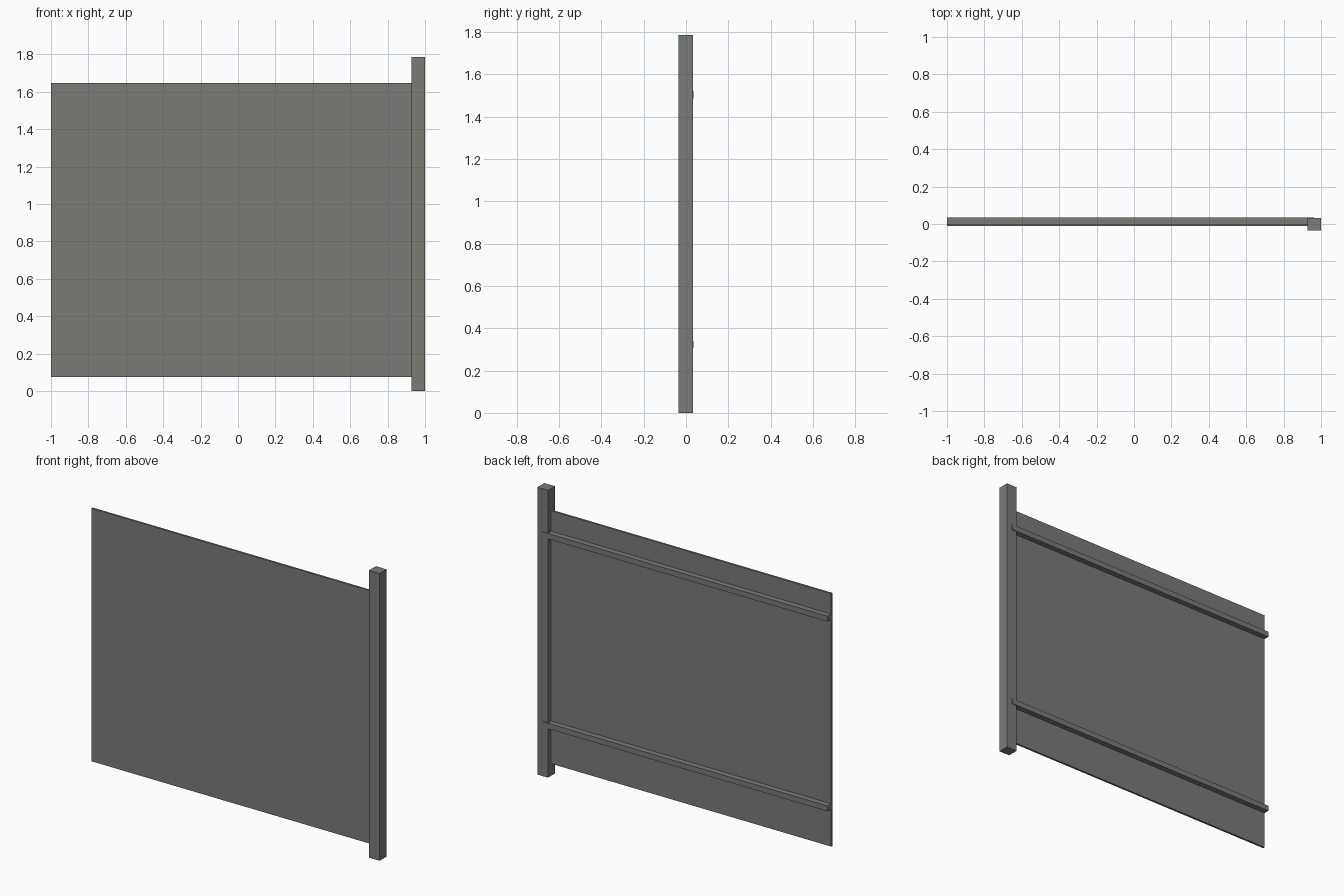
import bpy

default = bpy.data.objects.get("Cube")
if default:
    bpy.data.objects.remove(default, do_unlink=True)

# Weathered grey shared by every part
grey = bpy.data.materials.new("weathered_grey")
grey.use_nodes = True
colour = (0.195, 0.202, 0.184, 1)
grey.diffuse_color = colour
grey.node_tree.nodes["Principled BSDF"].inputs["Base Color"].default_value = colour


def box(name, low, high):
    """Flat-shaded box between two opposite corners."""
    bpy.ops.mesh.primitive_cube_add(size=1)
    obj = bpy.context.object
    obj.name = name
    for vert in obj.data.vertices:
        vert.co = [h if c > 0 else l for c, l, h in zip(vert.co, low, high)]
    obj.data.materials.append(grey)
    return obj


# Upright post at the left end
box("post", (0.927, -0.036, 0), (1, 0.032, 1.787))

# Thin fence panel, set into the post
box("panel", (-1, -0.012, 0.075), (0.963, 0.001, 1.648))

# Two horizontal rails behind the panel, let into the post
for name, z in (("lower_rail", 0.307), ("upper_rail", 1.487)):
    box(name, (-1, 0.001, z), (0.963, 0.036, z + 0.034))
